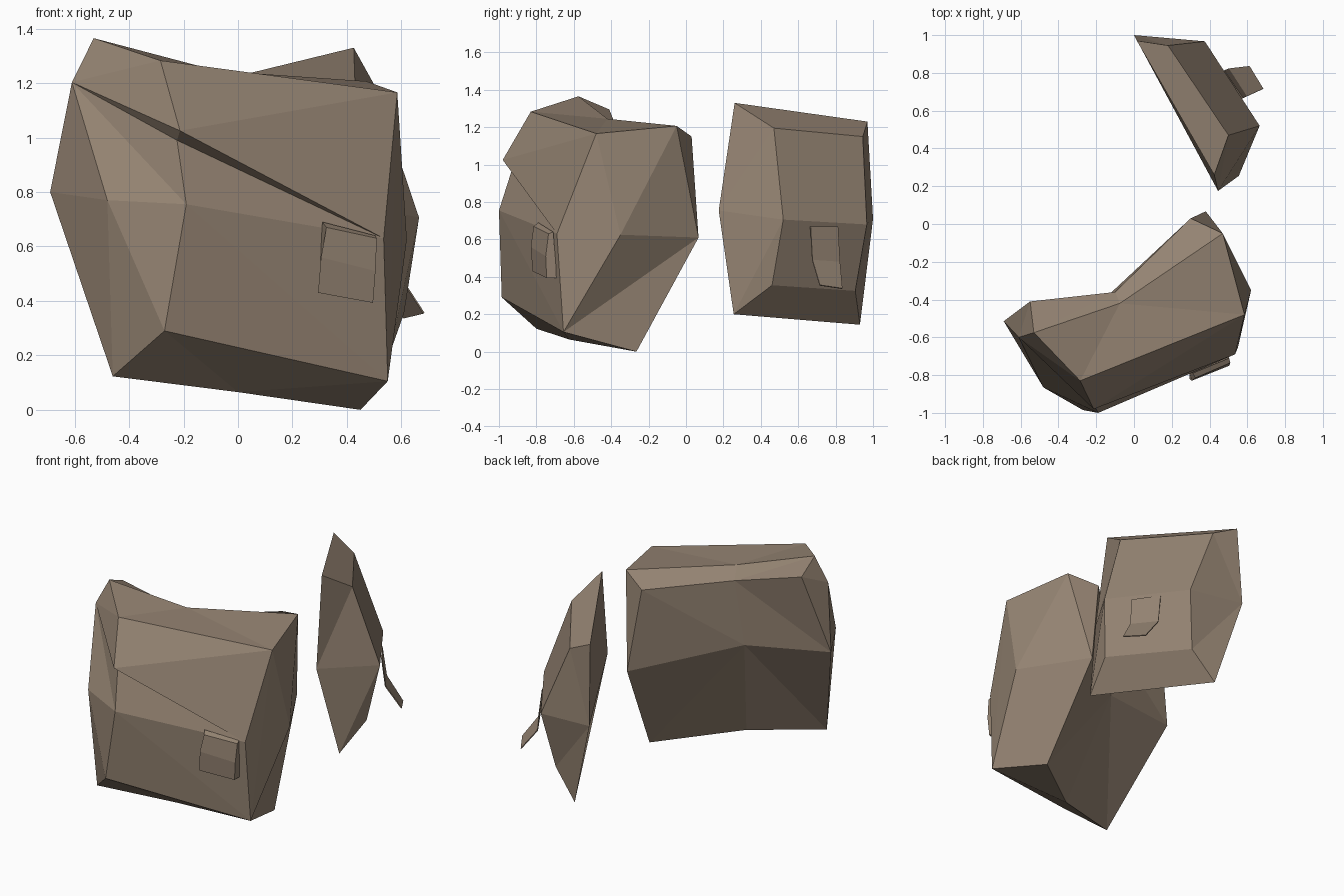
import bpy, bmesh

if "Cube" in bpy.data.objects:
    bpy.data.objects.remove(bpy.data.objects["Cube"])

leather = bpy.data.materials.new("grey_brown_leather")
leather.diffuse_color = (0.30, 0.23, 0.17, 1)
leather.use_nodes = True
leather.node_tree.nodes["Principled BSDF"].inputs["Base Color"].default_value = leather.diffuse_color


def solid(name, points, faces):
    """Flat-faced part from lettered corners and face strings."""
    bm = bmesh.new()
    v = {k: bm.verts.new(p) for k, p in points.items()}
    for f in faces.split():
        bm.faces.new([v[c] for c in f])
    bmesh.ops.recalc_face_normals(bm, faces=bm.faces)
    me = bpy.data.meshes.new(name)
    bm.to_mesh(me)
    bm.free()
    me.materials.append(leather)
    ob = bpy.data.objects.new(name, me)
    bpy.context.collection.objects.link(ob)
    return ob


# Large pouch with an overhanging slanted flap
solid("large_pouch", {
    "A": (-.53, -.575, 1.365), "B": (-.285, -.83, 1.283),   # top ridge
    "E": (.585, -.48, 1.166), "P": (.47, -.05, 1.207),
    "S": (-.075, -.42, 1.245), "U": (-.55, -.41, 1.295),
    "Q": (.30, .03, 1.15), "T": (-.10, -.36, 1.17),
    "C": (-.61, -.60, 1.203), "D": (-.213, -.98, 1.025),    # flap edge
    "F": (.535, -.69, .63), "X": (-.224, -.925, .99),
    "G": (-.69, -.515, .80), "H": (-.48, -.865, .77),       # middle ring
    "I": (-.19, -1.0, .755), "V": (.62, -.35, .625),
    "R": (.38, .067, .61), "W": (-.15, -.39, .75),
    "J": (-.27, -.985, .29), "K": (-.46, -.80, .123),       # base
    "L": (.55, -.655, .105), "M": (.45, -.265, 0), "N": (0, -.625, .065),
}, "SPE SEB ABS PQTS AST ATU BDE DFE ABC BDC CDX DFX "
   "CXI CIH XFI IFL ILJ CHG GHK HIJ HJK "
   "EPV EVL ELF PRV PQR VRL LRM "
   "QTW QWR TUG TGW UCG ACU RWM WNM WGK WKN JNK JLN LMN")

# Small side pouch: inner sheet and smaller bulging outer sheet
solid("side_pouch", {
    "a": (.425, .26, 1.33), "b": (.015, .97, 1.23),
    "c": (.445, .175, .755), "d": (0, 1.0, .71),
    "f": (.555, .255, .20), "e": (.155, .93, .144),
    "g": (.50, .47, 1.195), "l": (.18, .945, 1.15),
    "h": (.665, .52, .706), "k": (.375, .967, .68),
    "i": (.61, .46, .355), "j": (.31, .905, .325),
}, "glkh hkji ablg agc ghc chf hif fije ejd jkd dkl dlb acdb cfed")

# Raised strap tab on the large pouch front
solid("front_strap_tab", {
    "a": (.31, -.79, .69), "b": (.504, -.71, .64),
    "c": (.325, -.815, .67), "d": (.51, -.735, .63),
    "e": (.305, -.83, .56), "f": (.505, -.75, .51),
    "g": (.294, -.82, .43), "h": (.496, -.745, .393),
    "i": (.294, -.77, .43), "j": (.496, -.69, .393),
}, "abdc cdfe efhg ghji abji acegi bdfhj")

# Loose strap hanging away from the side pouch
strap = solid("side_strap", {
    "a": (.575, .665, .67), "b": (.475, .812, .67),
    "c": (.595, .675, .49), "d": (.50, .822, .48),
    "e": (.683, .715, .355), "f": (.61, .835, .337),
}, "abdc cdfe")
mod = strap.modifiers.new("thin_leather", "SOLIDIFY")
mod.thickness = 0.006
mod.offset = 0
